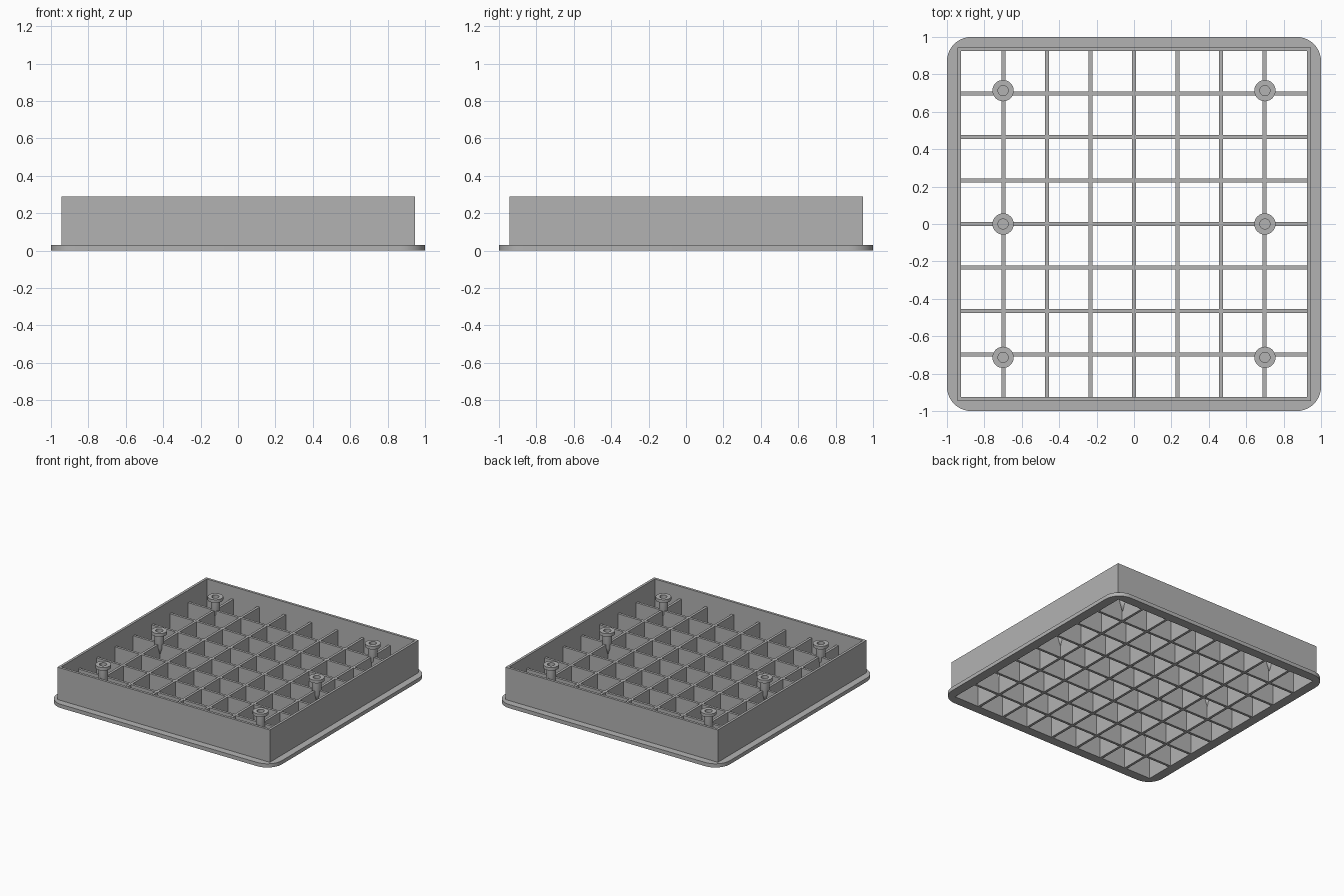
import bpy, bmesh, math

cube = bpy.data.objects.get("Cube")
if cube:
    bpy.data.objects.remove(cube)

grey = bpy.data.materials.new("plain grey")
grey.use_nodes = True
grey.diffuse_color = (0.45, 0.45, 0.45, 1)
grey.node_tree.nodes["Principled BSDF"].inputs["Base Color"].default_value = grey.diffuse_color

INNER, OUTER, TOP = 0.925, 0.945, 0.29
FLANGE_TOP, RIB_TOP, PITCH = 0.03, 0.19, 0.2325


def finish(name, bm):
    bmesh.ops.recalc_face_normals(bm, faces=bm.faces)
    mesh = bpy.data.meshes.new(name)
    bm.to_mesh(mesh)
    bm.free()
    mesh.materials.append(grey)
    obj = bpy.data.objects.new(name, mesh)
    bpy.context.collection.objects.link(obj)
    return obj


def rounded_square(half, radius, steps=10):
    """Outline with the same point count for any radius."""
    points = []
    for corner in range(4):
        mid = math.pi / 4 + corner * math.pi / 2
        cx = math.copysign(half - radius, math.cos(mid))
        cy = math.copysign(half - radius, math.sin(mid))
        for i in range(steps + 1):
            a = (corner + i / steps) * math.pi / 2
            points.append((cx + radius * math.cos(a), cy + radius * math.sin(a)))
    return points


def ring(name, outer, inner, z0, z1):
    """Closed frame between two matching outlines."""
    bm = bmesh.new()
    loops = [[bm.verts.new((x, y, z)) for x, y in outline]
             for outline, z in ((outer, z0), (outer, z1), (inner, z1), (inner, z0))]
    n = len(outer)
    for k in range(4):
        a, b = loops[k], loops[(k + 1) % 4]
        for i in range(n):
            j = (i + 1) % n
            bm.faces.new((a[i], a[j], b[j], b[i]))
    bmesh.ops.remove_doubles(bm, verts=bm.verts, dist=0.00001)
    return finish(name, bm)


def box(name, x0, x1, y0, y1, z0, z1):
    bm = bmesh.new()
    bmesh.ops.create_cube(bm, size=1)
    for v in bm.verts:
        v.co = (x1 if v.co.x > 0 else x0, y1 if v.co.y > 0 else y0, z1 if v.co.z > 0 else z0)
    return finish(name, bm)


def lathe(name, profile, x, y, sides=32):
    bm = bmesh.new()
    verts = [bm.verts.new((r, 0, z)) for r, z in profile]
    edges = [bm.edges.new(pair) for pair in zip(verts, verts[1:])]
    bmesh.ops.spin(bm, geom=verts + edges, axis=(0, 0, 1), cent=(0, 0, 0),
                   steps=sides, angle=math.tau)
    bmesh.ops.remove_doubles(bm, verts=bm.verts, dist=0.0001)
    obj = finish(name, bm)
    obj.location = (x, y, 0)
    return obj


def smooth(obj):
    bpy.ops.object.select_all(action="DESELECT")
    obj.select_set(True)
    bpy.context.view_layer.objects.active = obj
    bpy.ops.object.shade_smooth_by_angle(angle=math.radians(30))


def square(half):
    return [(half, half), (-half, half), (-half, -half), (half, -half)]


# Rounded base flange and the square wall above it
smooth(ring("base_flange", rounded_square(1, 0.13), rounded_square(INNER, 0), 0, FLANGE_TOP))
ring("outer_wall", square(OUTER), square(INNER), FLANGE_TOP, TOP)

# Crossing ribs, lower than the wall
for i in range(-3, 4):
    c = i * PITCH
    h = 0.01
    box("lengthwise_rib", c - h, c + h, -INNER, INNER, 0, RIB_TOP)
    box("crosswise_rib", -INNER, INNER, c - h, c + h, 0, RIB_TOP)

# Screw posts: tapered foot, shaft, wide cap and blind hole
post = [(0, 0.05), (0.034, 0.16), (0.034, 0.265), (0.057, 0.265), (0.057, TOP),
        (0.027, TOP), (0.027, 0.2), (0, 0.2)]
for x in (-0.7, 0.7):
    for y in (-0.713, 0, 0.713):
        smooth(lathe("screw_post", post, x, y))
